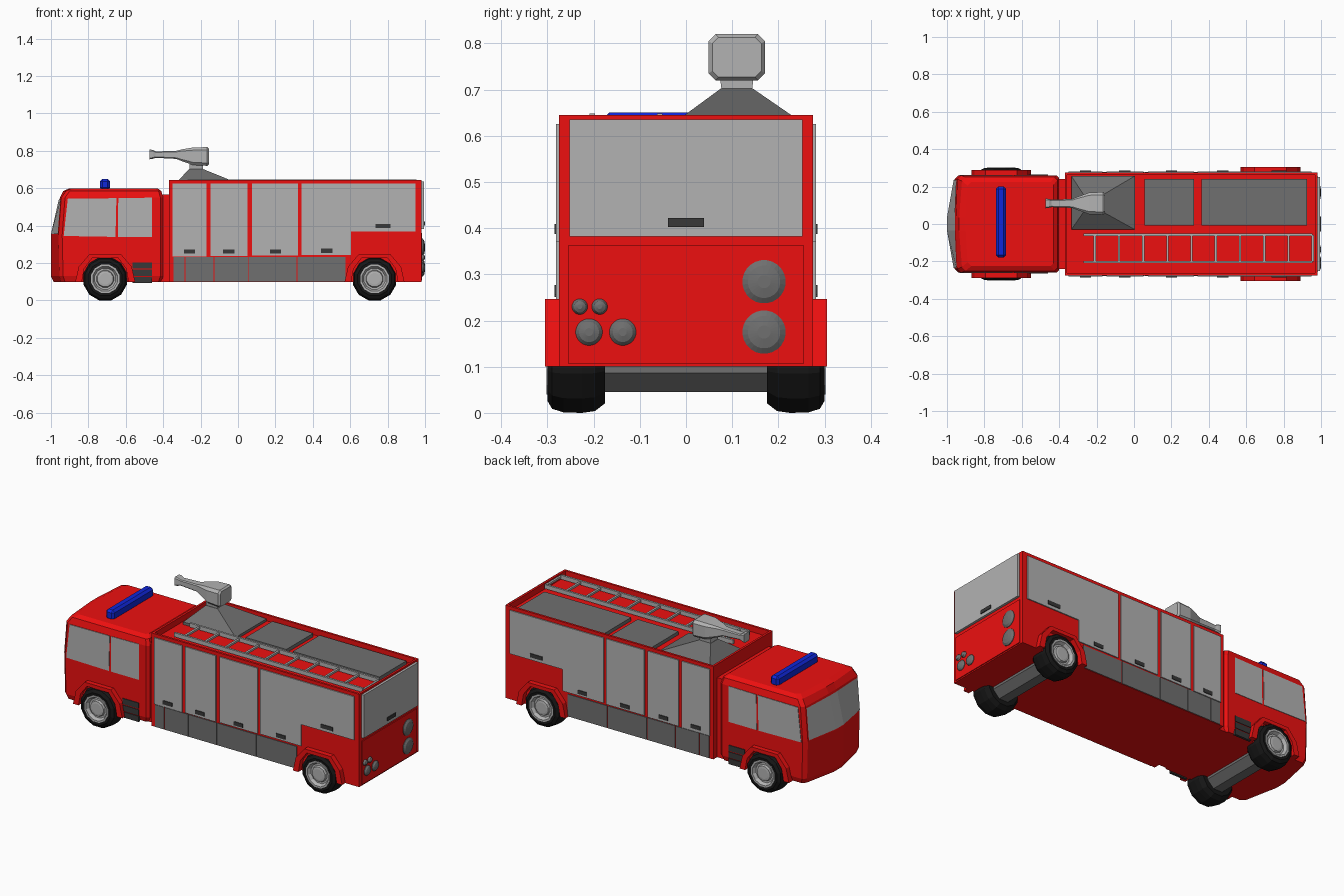
import bpy, bmesh, math

if "Cube" in bpy.data.objects:
    bpy.data.objects.remove(bpy.data.objects["Cube"])


def mat(name, rgb):
    m = bpy.data.materials.new(name)
    m.diffuse_color = (*rgb, 1)
    m.use_nodes = True
    m.node_tree.nodes["Principled BSDF"].inputs["Base Color"].default_value = m.diffuse_color
    return m


RED = mat("red_paint", (0.85, 0.005, 0.005))
DARK = mat("dark_grey", (0.16, 0.16, 0.16))
BLACK = mat("rubber", (0.008, 0.008, 0.008))
BLUE = mat("blue_glass", (0.005, 0.02, 0.7))
GREY = mat("light_grey", (0.45, 0.45, 0.45))
HANDLE = mat("handle_grey", (0.04, 0.04, 0.04))


def finish(name, bm, m=None):
    bmesh.ops.recalc_face_normals(bm, faces=bm.faces)
    me = bpy.data.meshes.new(name)
    bm.to_mesh(me)
    bm.free()
    ob = bpy.data.objects.new(name, me)
    bpy.context.collection.objects.link(ob)
    if m:
        me.materials.append(m)
    return ob


def box(name, x, y, z, m=None, bevel=0):
    bm = bmesh.new()
    bmesh.ops.create_cube(bm, size=1)
    for v in bm.verts:
        v.co = [(a + b) / 2 + c * (b - a) for c, (a, b) in zip(v.co, (x, y, z))]
    ob = finish(name, bm, m)
    if bevel:
        b = ob.modifiers.new("bevel", 'BEVEL')
        b.width, b.segments = bevel, 1
    return ob


def loft(name, rings, m=None):
    bm = bmesh.new()
    vs = [[bm.verts.new(p) for p in r] for r in rings]
    n = len(vs[0])
    for a, b in zip(vs, vs[1:]):
        for i in range(n):
            j = (i + 1) % n
            bm.faces.new((a[i], a[j], b[j], b[i]))
    bm.faces.new(vs[0])
    bm.faces.new(vs[-1])
    return finish(name, bm, m)


def prism(name, pts, y0, y1, m=None):
    return loft(name, [[(x, y, z) for x, z in pts] for y in (y0, y1)], m)


def lathe(name, c, axis, prof, n, m=None):
    """Rings of (offset along axis, radius); axis is 'x' or 'y'."""
    rings = []
    for d, r in prof:
        ring = []
        for i in range(n):
            a = (i + 0.5) * 2 * math.pi / n
            u, w = r * math.cos(a), r * math.sin(a)
            ring.append((c[0] + d, c[1] + u, c[2] + w) if axis == 'x'
                        else (c[0] + u, c[1] + d, c[2] + w))
        rings.append(ring)
    return loft(name, rings, m)


# Equipment body with recessed roof
bm = bmesh.new()
bmesh.ops.create_cube(bm, size=1)
for v in bm.verts:
    v.co = (0.305 + v.co.x * 1.35, v.co.y * 0.55, 0.3725 + v.co.z * 0.545)
top = [f for f in bm.faces if f.normal.z > 0.9]
bmesh.ops.inset_region(bm, faces=top, thickness=0.018)
ext = bmesh.ops.extrude_discrete_faces(bm, faces=top)["faces"]
for v in ext[0].verts:
    v.co.z -= 0.035
finish("equipment_body", bm, RED)
box("cab_joint", (-0.42, -0.36), (-0.24, 0.24), (0.1, 0.567), RED)

# Cab: plan outline lofted upward, front bowed
levels = [(0.10, -0.985, -0.945, 0.25, -0.41), (0.13, -1, -0.955, 0.26, -0.40),
          (0.35, -1, -0.96, 0.26, -0.40), (0.55, -0.952, -0.945, 0.26, -0.40),
          (0.585, -0.935, -0.92, 0.25, -0.41), (0.60, -0.90, -0.89, 0.225, -0.43)]
rings = []
for z, mid, cor, h, back in levels:
    half = [(back, h - 0.015), (back - 0.015, h), (cor + 0.02, h), (cor, h - 0.02), (mid, 0.035)]
    rings.append([(x, y, z) for x, y in half] + [(x, -y, z) for x, y in reversed(half)])
loft("cab", rings, RED)

# Windscreen following the bowed front
bm = bmesh.new()
rows = [[bm.verts.new((x - 0.004, y, z)) for x, y in
         ((cor, -0.236), (mid, -0.035), (mid, 0.035), (cor, 0.236))]
        for z, mid, cor in ((0.355, -0.996, -0.96), (0.54, -0.954, -0.945))]
for i in range(3):
    bm.faces.new((rows[0][i + 1], rows[0][i], rows[1][i], rows[1][i + 1]))
finish("windscreen", bm, GREY)

shutters = [(-0.35, -0.168, 0.235), (-0.148, 0.052, 0.237), (0.075, 0.322, 0.24),
            (0.34, 0.605, 0.243), (0.605, 0.95, 0.37)]
skirts = [(-0.345, -0.285), (-0.28, -0.13), (-0.125, 0.055), (0.06, 0.312), (0.317, 0.575)]
handles = [(-0.26, 0.262), (-0.05, 0.262), (0.2, 0.262), (0.475, 0.266), (0.775, 0.398)]
arch_out = [(-0.16, 0.1), (-0.142, 0.18), (-0.085, 0.247)]
arch_in = [(-0.125, 0.1), (-0.112, 0.17), (-0.07, 0.226)]

for s, side in ((-1, "right"), (1, "left")):
    def panel(name, x, y, z, m=None):
        box(f"{name}_{side}", x, sorted((s * y[0], s * y[1])), z, m)

    # Roller shutters, handles and lower skirts
    for x0, x1, z0 in shutters:
        panel("shutter", (x0, x1), (0.27, 0.281), (z0, 0.625), GREY)
    for x, z in handles:
        w = 0.04 if x > 0.7 else 0.03
        panel("shutter_handle", (x - w, x + w), (0.275, 0.285), (z - 0.011, z + 0.011), HANDLE)
    for x0, x1 in skirts:
        panel("skirt_panel", (x0, x1), (0.27, 0.279), (0.102, 0.232), DARK)

    # Cab windows and step vents
    prism(f"front_window_{side}", [(-0.932, 0.345), (-0.655, 0.34), (-0.65, 0.547), (-0.91, 0.545)],
          s * 0.25, s * 0.263, GREY)
    prism(f"rear_window_{side}", [(-0.642, 0.34), (-0.46, 0.34), (-0.46, 0.55), (-0.64, 0.547)],
          s * 0.25, s * 0.263, GREY)
    for i in range(3):
        panel("cab_vent", (-0.565, -0.46), (0.25, 0.264), (0.093 + i * 0.039, 0.126 + i * 0.039), HANDLE)

    for wx, fy, tag in ((-0.71, 0.288, "front"), (0.73, 0.305, "rear")):
        # Wheel arch ring
        out = [(wx + x, z) for x, z in arch_out] + [(wx - x, z) for x, z in reversed(arch_out)]
        inn = [(wx + x, z) for x, z in arch_in] + [(wx - x, z) for x, z in reversed(arch_in)]
        bm = bmesh.new()
        vo, vi = [[[bm.verts.new((x, y, z)) for x, z in p] for y in (s * 0.24, s * fy)] for p in (out, inn)]
        for a, b in ((vo[0], vo[1]), (vo[1], vi[1]), (vi[1], vi[0]), (vi[0], vo[0])):
            for i in range(5):
                bm.faces.new((a[i], a[i + 1], b[i + 1], b[i]))
        for i in (0, 5):
            bm.faces.new((vo[0][i], vo[1][i], vi[1][i], vi[0][i]))
        finish(f"{tag}_wheel_arch_{side}", bm, RED)

        # Tyre and hub
        c, k = (wx, 0, 0.116), 1 / math.cos(math.pi / 12)
        tyre = [(0.175, 0.06), (0.175, 0.095), (0.197, 0.112), (0.225, 0.116), (0.265, 0.115),
                (0.29, 0.107), (0.3, 0.09), (0.298, 0.076), (0.275, 0.072)]
        lathe(f"{tag}_tyre_{side}", c, 'y', [(s * d, r * k) for d, r in tyre], 12, BLACK)
        hub = [(0.26, 0.076), (0.302, 0.076), (0.302, 0.066), (0.284, 0.056), (0.284, 0.046),
               (0.296, 0.042), (0.298, 0.03)]
        lathe(f"{tag}_hub_{side}", c, 'y', [(s * d, r * k) for d, r in hub], 12, GREY)

# Axles
for x, tag in ((-0.71, "front"), (0.73, "rear")):
    lathe(f"{tag}_axle", (x, 0, 0.115), 'y', [(-0.18, 0.075), (0.18, 0.075)], 8, DARK)

# Rear shutter, panel and lights
box("rear_shutter", (0.97, 0.994), (-0.252, 0.252), (0.382, 0.635), GREY)
box("rear_handle", (0.98, 0.999), (-0.039, 0.039), (0.402, 0.422), HANDLE)
box("rear_panel", (0.97, 0.985), (-0.255, 0.255), (0.107, 0.362), RED)
for y, z, r in ((0.169, 0.284, 0.047), (0.169, 0.175, 0.047), (-0.21, 0.175, 0.029),
                (-0.137, 0.175, 0.029), (-0.23, 0.23, 0.017), (-0.187, 0.23, 0.017)):
    lathe("rear_light", (0.98, y, z), 'x', [(0, r), (0.008, r), (0.016, r * 0.75), (0.02, r * 0.3)], 24, DARK)

# Roof hatches, light bar
box("front_hatch", (0.055, 0.32), (-0.008, 0.24), (0.6, 0.63), DARK)
box("rear_hatch", (0.362, 0.925), (-0.008, 0.24), (0.6, 0.63), DARK)
box("light_bar", (-0.738, -0.684), (-0.18, 0.2), (0.59, 0.65), BLUE, 0.013)

# Roof ladder
for y in (-0.203, -0.057):
    box("ladder_rail", (-0.27, 0.955), (y - 0.006, y + 0.006), (0.624, 0.648), GREY)
for i in range(10):
    x = -0.21 + i * 0.1295
    box("ladder_rung", (x - 0.006, x + 0.006), (-0.2, -0.06), (0.63, 0.642), GREY)


def rect(x0, x1, y0, y1, z):
    return [(x0, y0, z), (x1, y0, z), (x1, y1, z), (x0, y1, z)]


# Water cannon: pyramid base, neck and nozzle
loft("cannon_base", [rect(-0.335, 0.005, -0.03, 0.257, 0.61), rect(-0.335, 0.005, -0.03, 0.257, 0.625),
                     rect(-0.262, -0.185, 0.075, 0.145, 0.702)], DARK)
loft("cannon_neck", [rect(-0.26, -0.187, 0.077, 0.143, 0.70), rect(-0.26, -0.187, 0.073, 0.147, 0.73)], GREY)
rings = []
for x, w, z0, z1 in ((-0.472, 0.026, 0.755, 0.807), (-0.455, 0.024, 0.758, 0.805), (-0.44, 0.02, 0.763, 0.797),
                     (-0.33, 0.024, 0.757, 0.8), (-0.30, 0.036, 0.745, 0.808), (-0.24, 0.058, 0.724, 0.818),
                     (-0.165, 0.061, 0.72, 0.82), (-0.155, 0.053, 0.727, 0.813)):
    c = w * 0.25
    half = [(w - c, z0), (w, z0 + c), (w, z1 - c), (w - c, z1)]
    rings.append([(x, 0.11 + y, z) for y, z in half] + [(x, 0.11 - y, z) for y, z in reversed(half)])
loft("cannon_nozzle", rings, GREY)
